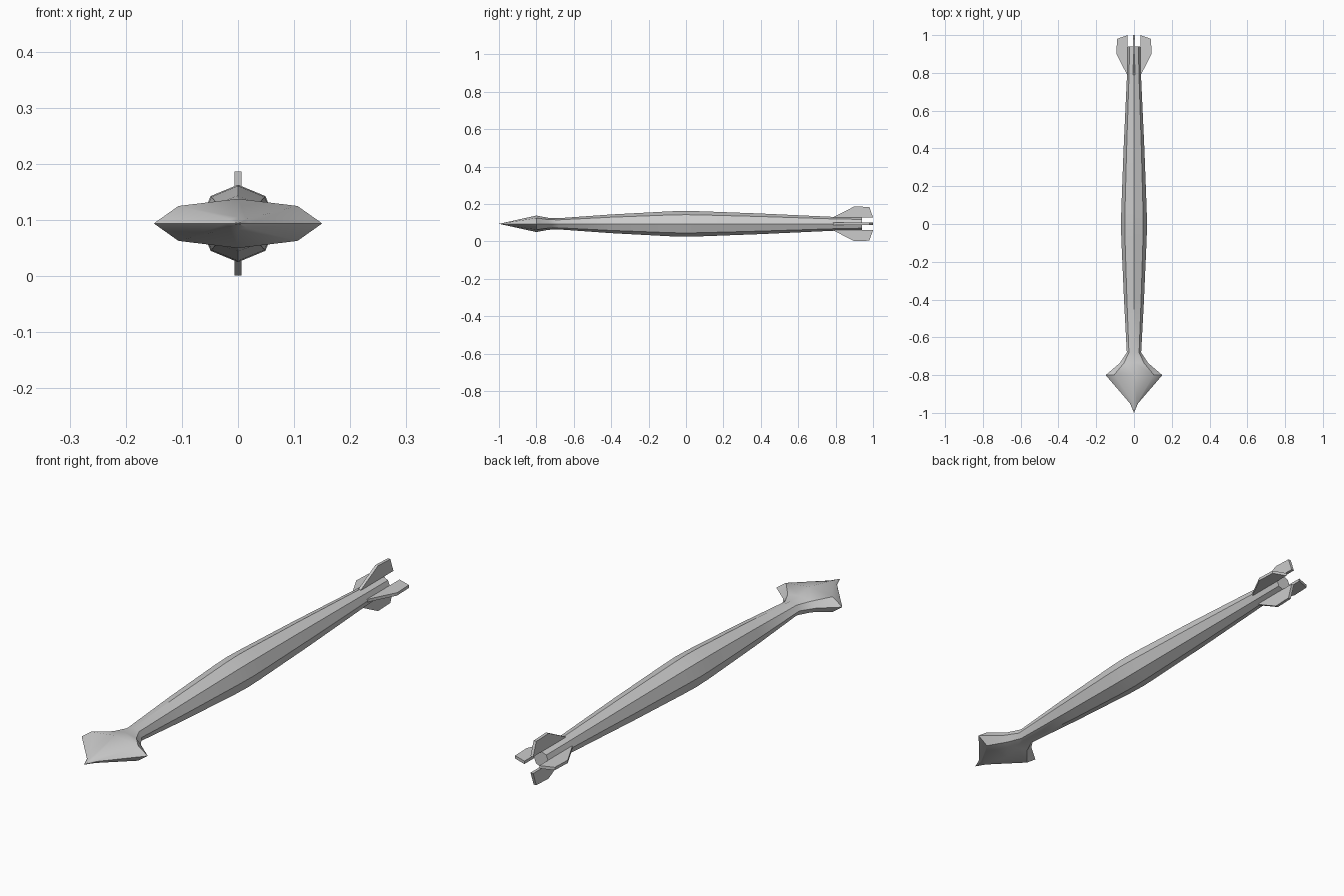
import bpy, bmesh, math
from mathutils import Matrix

if "Cube" in bpy.data.objects:
    bpy.data.objects.remove(bpy.data.objects["Cube"])

CZ = 0.094  # height of the long axis
SIDES = 8


def finish(bm, name, smooth=False):
    bmesh.ops.recalc_face_normals(bm, faces=bm.faces)
    mesh = bpy.data.meshes.new(name)
    bm.to_mesh(mesh)
    bm.free()
    obj = bpy.data.objects.new(name, mesh)
    bpy.context.collection.objects.link(obj)
    if smooth:
        bpy.ops.object.select_all(action='DESELECT')
        obj.select_set(True)
        bpy.context.view_layer.objects.active = obj
        bpy.ops.object.shade_smooth_by_angle(angle=math.radians(32))
    return obj


# Body and flattened head: eight-sided sections (y, half width, half height)
sections = [
    (-0.95, 0.021, 0.011), (-0.80, 0.150, 0.044),
    (-0.735, 0.074, 0.032), (-0.68, 0.038, 0.030),
    (-0.40, 0.053, 0.050), (-0.08, 0.067, 0.067), (0.0, 0.069, 0.069),
    (0.08, 0.067, 0.067), (0.40, 0.055, 0.055),
    (0.79, 0.037, 0.037), (0.94, 0.033, 0.033),
]
bm = bmesh.new()
rings = []
for y, rx, rz in sections:
    rings.append([bm.verts.new((rx * math.cos(math.tau * i / SIDES), y,
                                CZ + rz * math.sin(math.tau * i / SIDES)))
                  for i in range(SIDES)])
for a, b in zip(rings, rings[1:]):
    for i in range(SIDES):
        j = (i + 1) % SIDES
        bm.faces.new((a[i], a[j], b[j], b[i]))
tip = bm.verts.new((0, -1.0, CZ))
for i in range(SIDES):
    bm.faces.new((tip, rings[0][(i + 1) % SIDES], rings[0][i]))
bm.faces.new(rings[-1])
finish(bm, "body_with_head", smooth=True)

# Four tail fins: outline (y, distance from axis), extruded to thickness
outline = [(0.785, 0.034), (0.90, 0.093), (0.98, 0.090), (1.0, 0.034)]
T = 0.006
for k, name in enumerate(("right_fin", "top_fin", "left_fin", "bottom_fin")):
    bm = bmesh.new()
    face = bm.faces.new([bm.verts.new((r, y, -T)) for y, r in outline])
    ext = bmesh.ops.extrude_face_region(bm, geom=[face])
    moved = [v for v in ext["geom"] if isinstance(v, bmesh.types.BMVert)]
    bmesh.ops.translate(bm, verts=moved, vec=(0, 0, 2 * T))
    turn = Matrix.Translation((0, 0, CZ)) @ Matrix.Rotation(-k * math.pi / 2, 4, 'Y')
    bm.transform(turn)
    finish(bm, name)
